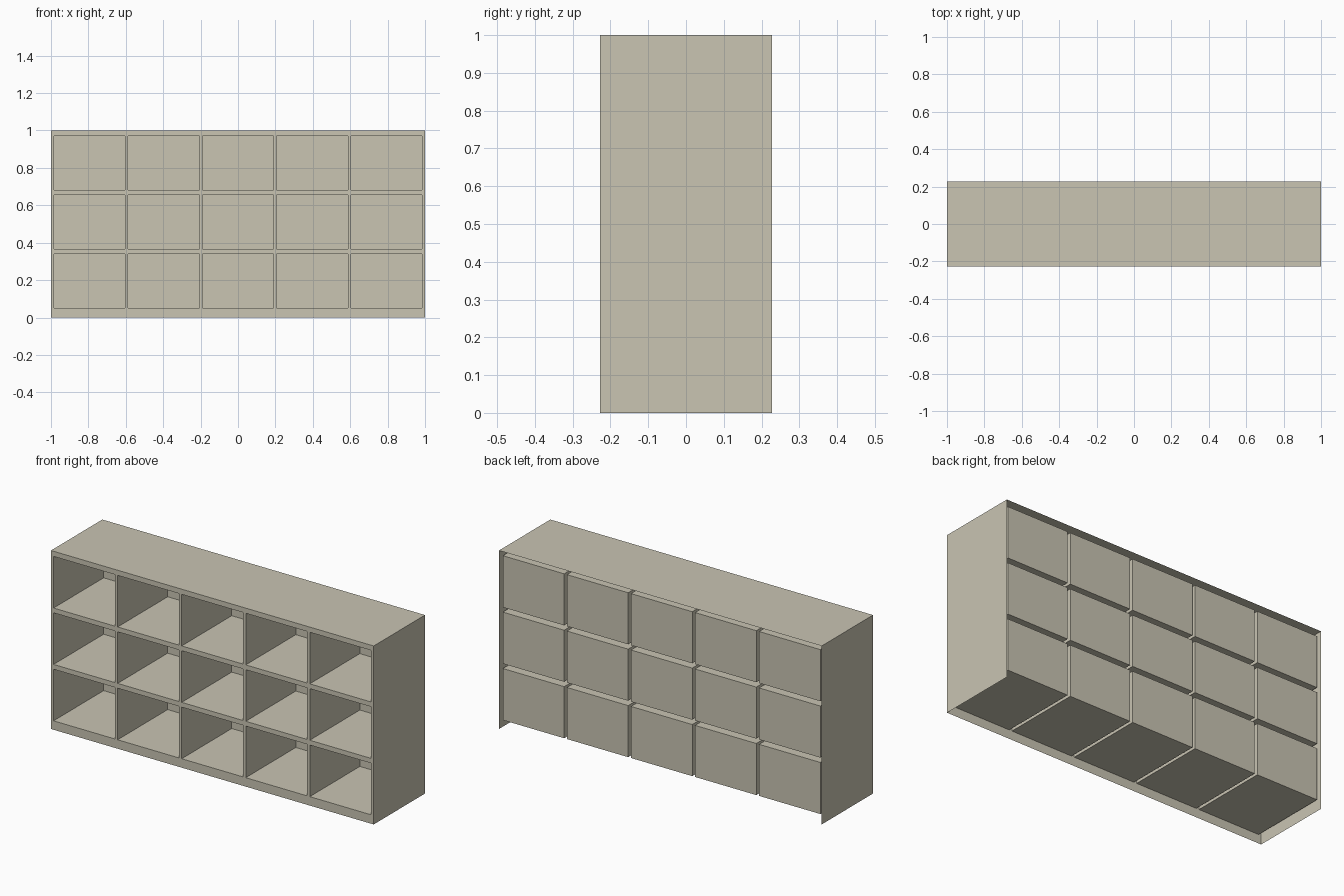
import bpy
import bmesh
from mathutils import Matrix, Vector

cube = bpy.data.objects.get("Cube")
if cube:
    bpy.data.objects.remove(cube, do_unlink=True)

# Overall shell and cubby layout
HALF_W, HALF_D, HEIGHT = 1.0, 0.227, 1.0
COLS, ROWS = 5, 3
CELL_W, CELL_H = 0.38, 0.289
PITCH_X, PITCH_Z = 0.397, 0.316
FIRST_Z = 0.05
CELL_BACK = 0.216

# Single painted finish
paint = bpy.data.materials.new("warm_beige")
paint.use_nodes = True
colour = (0.585, 0.555, 0.45, 1)
paint.diffuse_color = colour
paint.node_tree.nodes["Principled BSDF"].inputs["Base Color"].default_value = colour


def finish(name, bm):
    mesh = bpy.data.meshes.new(name)
    bm.to_mesh(mesh)
    bm.free()
    mesh.materials.append(paint)
    obj = bpy.data.objects.new(name, mesh)
    bpy.context.collection.objects.link(obj)
    return obj


def open_box(name, low, high, removed, inward=False):
    """Sheet box without the faces whose outward normals are in removed."""
    low, high = Vector(low), Vector(high)
    size = high - low
    bm = bmesh.new()
    matrix = Matrix.Translation((low + high) / 2) @ Matrix.Diagonal((*size, 1))
    bmesh.ops.create_cube(bm, size=1, matrix=matrix)
    bm.normal_update()
    gone = [f for f in bm.faces
            if any(f.normal.dot(Vector(d)) > 0.9 for d in removed)]
    bmesh.ops.delete(bm, geom=gone, context='FACES')
    if inward:
        bmesh.ops.reverse_faces(bm, faces=bm.faces[:])
    return finish(name, bm)


FRONT, BACK, DOWN = (0, -1, 0), (0, 1, 0), (0, 0, -1)
columns = [(c - (COLS - 1) / 2) * PITCH_X - CELL_W / 2 for c in range(COLS)]
rows = [FIRST_Z + r * PITCH_Z for r in range(ROWS)]

# Outer casing: top and two sides, open at the back and underneath
open_box("outer_casing", (-HALF_W, -HALF_D, 0), (HALF_W, HALF_D, HEIGHT),
         (FRONT, BACK, DOWN))

# Front frame: a grid sheet with the cubby openings left out
xs = [-HALF_W] + [v for x in columns for v in (x, x + CELL_W)] + [HALF_W]
zs = [0] + [v for z in rows for v in (z, z + CELL_H)] + [HEIGHT]
bm = bmesh.new()
grid = [[bm.verts.new((x, -HALF_D, z)) for z in zs] for x in xs]
for i in range(len(xs) - 1):
    for j in range(len(zs) - 1):
        if i % 2 and j % 2:
            continue
        bm.faces.new((grid[i][j], grid[i + 1][j],
                      grid[i + 1][j + 1], grid[i][j + 1]))
finish("front_frame", bm)

# Cubbies: separate sheet bins hung behind each opening
for r, z in enumerate(rows):
    for c, x in enumerate(columns):
        open_box(f"cubby_row{r + 1}_column{c + 1}", (x, -HALF_D, z),
                 (x + CELL_W, CELL_BACK, z + CELL_H), (FRONT,), inward=True)
